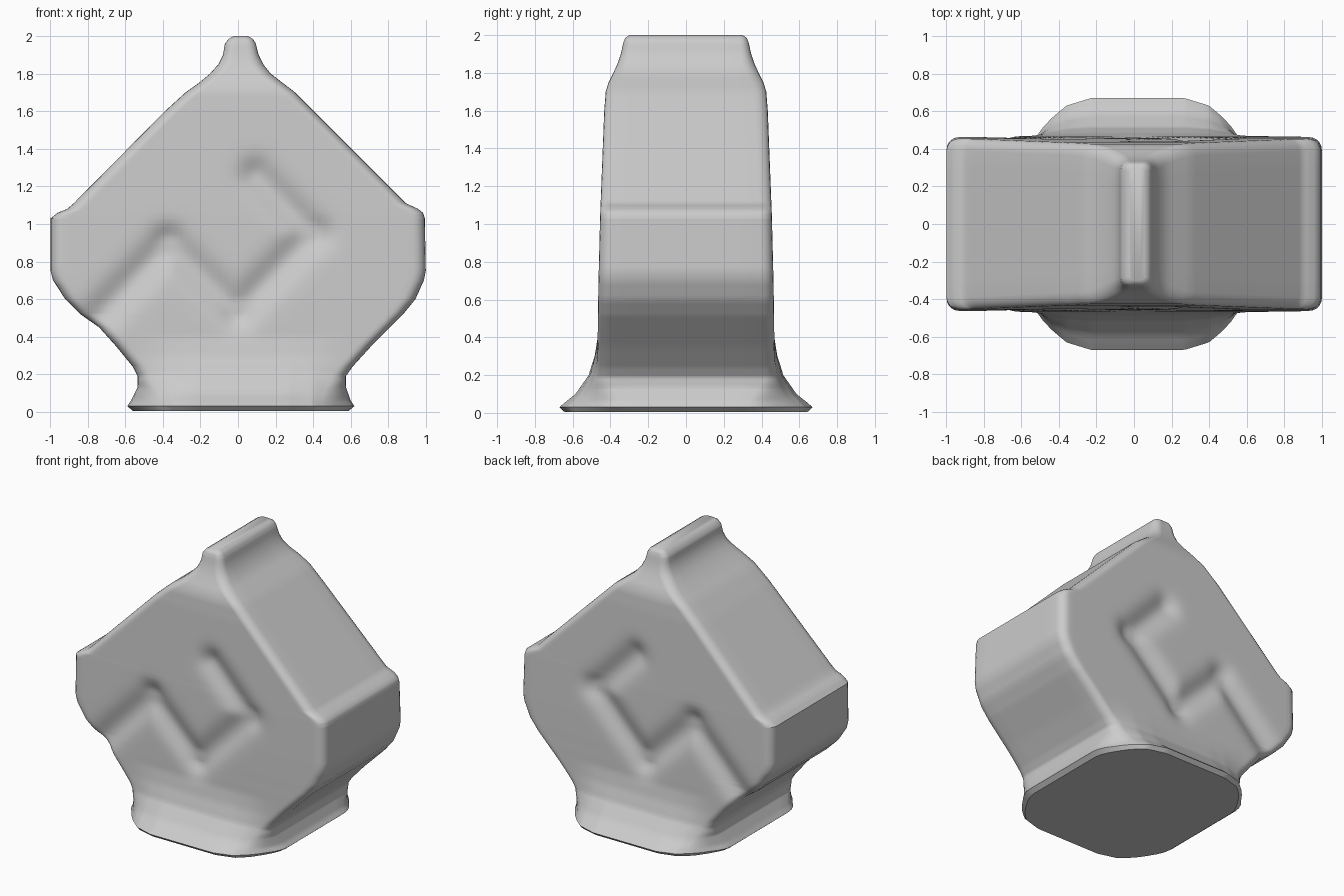
import bpy, math
from mathutils import Vector

if "Cube" in bpy.data.objects:
    bpy.data.objects.remove(bpy.data.objects["Cube"])

# Outline of the body: height, left x, right x, half depth
PROFILE = [
    (0.005, -.56, .59, .46), (0.03, -.59, .62, .47), (0.06, -.57, .60, .47),
    (0.13, -.535, .575, .47), (0.19, -.535, .575, .47), (0.24, -.56, .61, .47),
    (0.35, -.65, .71, .468), (0.45, -.74, .81, .467), (0.52, -.84, .88, .466),
    (0.60, -.92, .945, .465), (0.70, -.985, .99, .463), (0.75, -.998, 1.0, .462),
    (1.03, -.998, .995, .455), (1.06, -.96, .985, .454), (1.08, -.91, .96, .453),
    (1.11, -.875, .895, .452), (1.60, -.39, .405, .433), (1.70, -.28, .305, .425),
    (1.75, -.21, .24, .41), (1.80, -.15, .175, .385), (1.85, -.105, .135, .362),
    (1.90, -.08, .11, .345), (1.96, -.07, .095, .332), (1.985, -.05, .08, .322),
    (2.00, -.025, .055, .30),
]
# Extra front/back spread of the foot by height, and by distance from its middle
FLARE = [(0, .18), (.03, .2), (.06, .165), (.1, .115), (.2, .045), (.3, .015), (.4, 0)]
SPREAD = [(0, 1), (.25, 1), (.38, .8), (.55, .08), (.62, 0)]
# Corner radius by height: the foot is cut more strongly than the body
RADIUS = [(0, .16), (.06, .14), (.16, .065), (2, .065)]
# Centre line of the meander groove in x, z
GROOVE = [Vector(p) for p in ((-.76, .49), (-.37, .90), (0, .54), (.40, .95), (.10, 1.26))]


def lookup(table, z):
    for a, b in zip(table, table[1:]):
        if z <= b[0]:
            t = max(0, (z - a[0]) / (b[0] - a[0]))
            return [p + (q - p) * t for p, q in zip(a[1:], b[1:])]
    return list(table[-1][1:])


def groove_depth(x, z):
    p, total = Vector((x, z)), 0
    for a, b in zip(GROOVE, GROOVE[1:]):
        t = max(0, min(1, (p - a).dot(b - a) / (b - a).length_squared))
        d = (p - a - (b - a) * t).length
        total += math.exp(-(d / .085) ** 2) ** 3
    return .045 * min(1, total) ** (1 / 3)


def ring(z):
    xl, xr, d = lookup(PROFILE, z)
    r = min(lookup(RADIUS, z)[0], (xr - xl) * .28)
    cx, hx, hy = (xl + xr) / 2, (xr - xl) / 2 - r, d - r
    corners = [(-hx, -hy, 180), (hx, -hy, 270), (hx, hy, 0), (-hx, hy, 90)]
    pts = []
    for i, (px, py, a0) in enumerate(corners):
        for k in range(6):
            a = math.radians(a0 + 18 * k)
            pts.append((px + r * math.cos(a), py + r * math.sin(a)))
        n = 56 if i % 2 == 0 else 8
        ex, ey, ea = corners[(i + 1) % 4]
        end = (ex + r * math.cos(math.radians(ea)), ey + r * math.sin(math.radians(ea)))
        start = pts[-1]
        for k in range(1, n):
            pts.append(tuple(s + (e - s) * k / n for s, e in zip(start, end)))
    flare = lookup(FLARE, z)[0]
    out = []
    for x, y in pts:
        x += cx
        move = flare * lookup(SPREAD, abs(x - .02))[0] - groove_depth(x, z)
        side = 1 if y > 0 else -1
        out.append((x, y + side * move * (abs(y) / d) ** 4, z))
    return out


# Body: stacked rounded sections with the groove pressed into front and back
heights = sorted({round(k * .025, 3) for k in range(1, 81)} | {p[0] for p in PROFILE})
rings = [ring(z) for z in heights]
n = len(rings[0])
verts = [v for rg in rings for v in rg]
faces = [(j * n + i, j * n + (i + 1) % n, (j + 1) * n + (i + 1) % n, (j + 1) * n + i)
         for j in range(len(rings) - 1) for i in range(n)]
faces += [tuple(reversed(range(n))), tuple(range(len(verts) - n, len(verts)))]
mesh = bpy.data.meshes.new("carved_block")
mesh.from_pydata(verts, [], faces)
mesh.validate()
body = bpy.data.objects.new("carved_block", mesh)
body.location.z = -.005 + .005
bpy.context.collection.objects.link(body)

# Smooth shading with a crisp foot edge
bpy.context.view_layer.objects.active = body
body.select_set(True)
bpy.ops.object.shade_smooth_by_angle(angle=math.radians(35))
